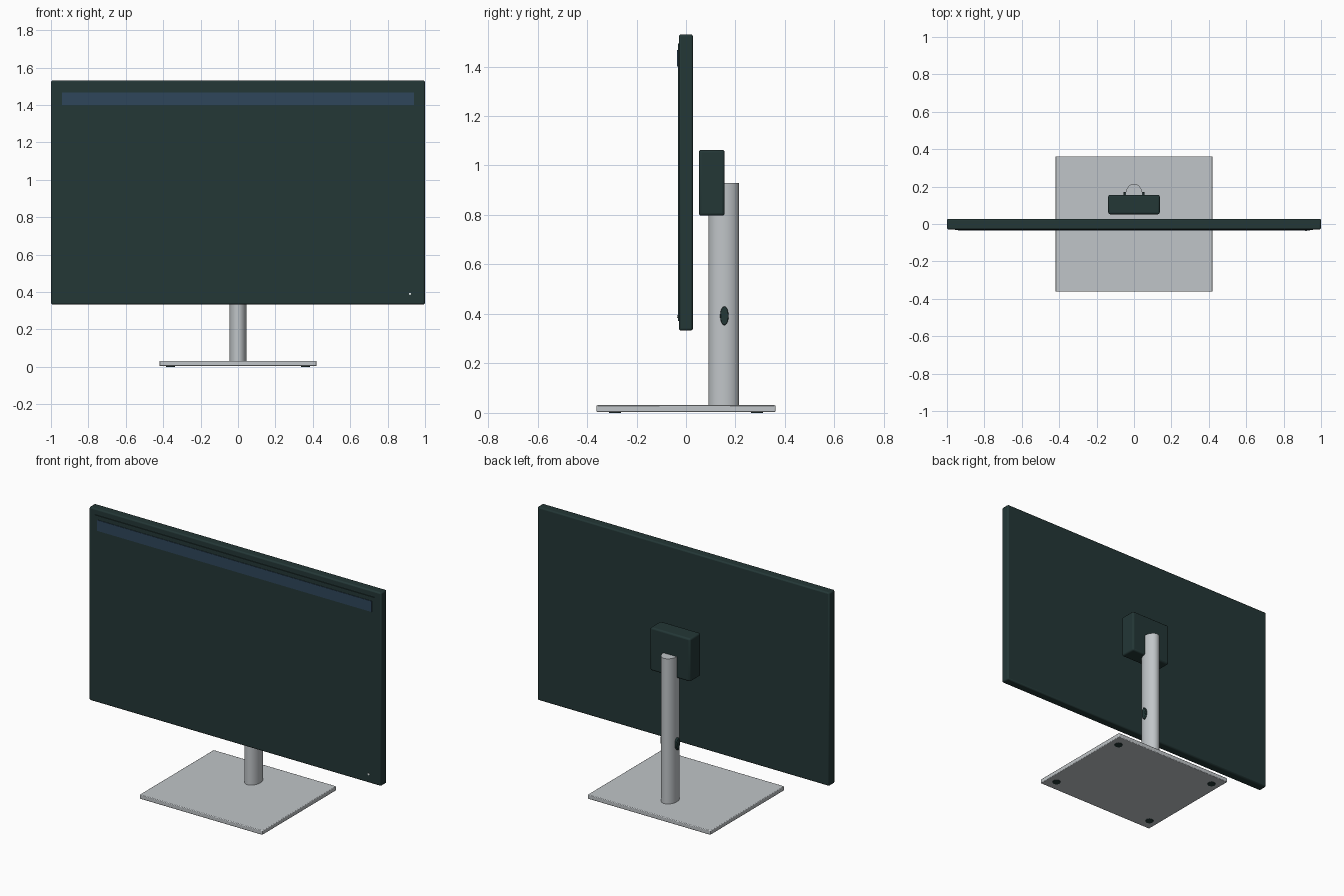
import bpy, math

if "Cube" in bpy.data.objects:
    bpy.data.objects.remove(bpy.data.objects["Cube"])


def material(name, color):
    m = bpy.data.materials.new(name)
    m.diffuse_color = (*color, 1)
    m.use_nodes = True
    m.node_tree.nodes["Principled BSDF"].inputs["Base Color"].default_value = m.diffuse_color
    return m


GREEN = material("dark_green", (0.017, 0.038, 0.037))
GREY = material("light_grey", (0.53, 0.56, 0.58))
BLUE = material("slate_blue", (0.028, 0.061, 0.105))
WHITE = material("white", (0.8, 0.85, 0.85))


def finish(ob, name, mat, bevel=0.0, segments=2):
    """Name, colour, bevel and shade an object."""
    ob.name = name
    ob.data.materials.append(mat)
    bpy.ops.object.transform_apply(location=False, rotation=True, scale=True)
    if bevel:
        b = ob.modifiers.new("bevel", 'BEVEL')
        b.width, b.segments = bevel, segments
        b.limit_method = 'ANGLE'
    bpy.ops.object.shade_smooth_by_angle(angle=math.radians(35))
    return ob


def box(name, x, y, z, mat, bevel=0.0, segments=2):
    """Box from (min, max) ranges on each axis."""
    spans = (x, y, z)
    bpy.ops.mesh.primitive_cube_add(size=1, location=[(a + b) / 2 for a, b in spans])
    ob = bpy.context.object
    ob.scale = [b - a for a, b in spans]
    return finish(ob, name, mat, bevel, segments)


def oval(name, loc, radii, depth, mat, rot=(0, 0, 0), bevel=0.0, verts=48):
    """Cylinder with an elliptical section."""
    bpy.ops.mesh.primitive_cylinder_add(vertices=verts, radius=1, depth=1,
                                        location=loc, rotation=rot)
    ob = bpy.context.object
    ob.scale = (radii[0], radii[1], depth)
    return finish(ob, name, mat, bevel)


# Display: housing, raised screen, header strip and power light
box("display_housing", (-1, 1), (-0.029, 0.028), (0.333, 1.53), GREEN, 0.008)
box("screen", (-0.957, 0.957), (-0.033, -0.025), (0.372, 1.493), GREEN)
box("header_strip", (-0.94, 0.94), (-0.036, -0.030), (1.40, 1.467), BLUE)
oval("power_light", (0.92, -0.034, 0.39), (0.006, 0.006), 0.006, WHITE,
     rot=(math.pi / 2, 0, 0), verts=16)

# Stand: mounting block, oval column and cable port through it
box("mount_block", (-0.138, 0.138), (0.052, 0.156), (0.797, 1.063), GREEN, 0.01, 3)
oval("column", (0, 0.153, 0.479), (0.046, 0.062), 0.902, GREY)
oval("cable_port", (0, 0.155, 0.392), (0.038, 0.017), 0.114, GREEN,
     rot=(0, math.pi / 2, 0), bevel=0.004, verts=32)

# Base plate with four round feet
box("base_plate", (-0.42, 0.42), (-0.362, 0.362), (0.004, 0.031), GREY, 0.004)
for sx in (-1, 1):
    for sy in (-1, 1):
        oval("foot", (sx * 0.36, sy * 0.287, 0.004), (0.024, 0.024), 0.008,
             GREEN, verts=24)
